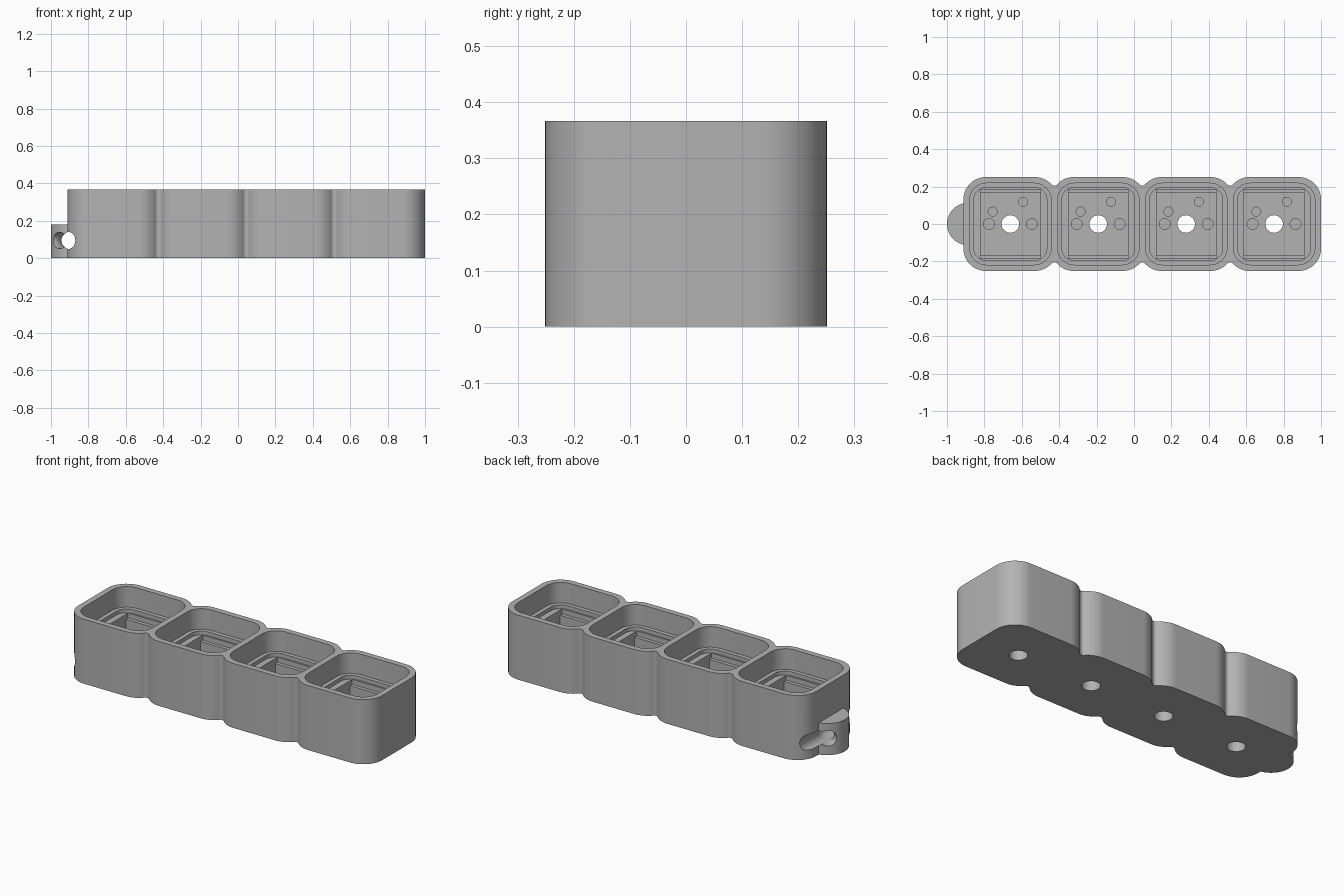
import bpy, bmesh, math
from mathutils import Matrix

if "Cube" in bpy.data.objects:
    bpy.data.objects.remove(bpy.data.objects["Cube"], do_unlink=True)

PITCH, HALF, HEIGHT = 0.47, 0.251, 0.367
CENTERS = [-0.661 + PITCH * i for i in range(4)]

grey = bpy.data.materials.new("plain grey")
grey.use_nodes = True
grey.diffuse_color = (0.45, 0.45, 0.45, 1)
grey.node_tree.nodes["Principled BSDF"].inputs["Base Color"].default_value = grey.diffuse_color


def arc(cx, cy, r, start, end, n=12):
    step = math.radians(end - start) / n
    a = math.radians(start)
    return [(cx + r * math.cos(a + step * i), cy + r * math.sin(a + step * i)) for i in range(n + 1)]


def rounded_rect(cx, hx, hy, r):
    return [p for sx, sy, a in ((1, 1, 0), (-1, 1, 90), (-1, -1, 180), (1, -1, 270))
            for p in arc(cx + sx * (hx - r), sy * (hy - r), r, a, a + 90)]


def circle(cx, cy, r, n=32):
    return arc(cx, cy, r, 0, 360, n)[:-1]


def rect(cx, hx, hy):
    return [(cx - hx, -hy), (cx + hx, -hy), (cx + hx, hy), (cx - hx, hy)]


def mesh_object(name, bm):
    bmesh.ops.recalc_face_normals(bm, faces=bm.faces)
    mesh = bpy.data.meshes.new(name)
    bm.to_mesh(mesh)
    bm.free()
    obj = bpy.data.objects.new(name, mesh)
    bpy.context.collection.objects.link(obj)
    mesh.materials.append(grey)
    return obj


def prism(name, outlines, z0, z1):
    bm = bmesh.new()
    for outline in outlines:
        face = bm.faces.new([bm.verts.new((x, y, z0)) for x, y in outline])
        top = bmesh.ops.extrude_face_region(bm, geom=[face])["geom"]
        verts = [v for v in top if isinstance(v, bmesh.types.BMVert)]
        bmesh.ops.translate(bm, verts=verts, vec=(0, 0, z1 - z0))
    return mesh_object(name, bm)


def boolean(target, tool, operation="DIFFERENCE"):
    tool.hide_render = True
    mod = target.modifiers.new(tool.name, "BOOLEAN")
    mod.object, mod.operation, mod.solver = tool, operation, "EXACT"
    bpy.context.view_layer.objects.active = target
    bpy.ops.object.modifier_apply(modifier=mod.name)
    bpy.data.objects.remove(tool, do_unlink=True)


# Outer body: four rounded cups blended by small concave necks
R, FILLET = 0.12, 0.021
inner = HALF - R
dx = PITCH / 2 - inner
dy = math.sqrt((R + FILLET) ** 2 - dx ** 2)
ang = math.degrees(math.atan2(dy, dx))
upper = arc(CENTERS[-1] + inner, inner, R, 0, 90)
for i in (3, 2, 1):
    upper += arc(CENTERS[i] - inner, inner, R, 90, 180 - ang)
    upper += arc(CENTERS[i] - PITCH / 2, inner + dy, FILLET, -ang, ang - 180)[1:-1]
    upper += arc(CENTERS[i - 1] + inner, inner, R, ang, 90)
upper += arc(CENTERS[0] - inner, inner, R, 90, 180)
body = prism("switch_tray", [upper + [(x, -y) for x, y in reversed(upper)]], 0, HEIGHT)

# Key ring lug on the end
boolean(body, prism("lug", [circle(-0.887, 0, 0.113, 64)], 0, 0.18), "UNION")

# Stepped pockets, from the wide opening down to the socket floor
boolean(body, prism("opening", [rounded_rect(c, 0.218, 0.218, 0.09) for c in CENTERS], 0.25, 0.5))
boolean(body, prism("lower_opening", [rounded_rect(c, 0.195, 0.195, 0.065) for c in CENTERS], 0.228, 0.49))
boolean(body, prism("clip_recess", [rect(c, 0.16, 0.185) for c in CENTERS], 0.2, 0.48))
boolean(body, prism("socket", [rect(c, 0.16, 0.165) for c in CENTERS], 0.115, 0.47))

# Blind pin holes and the through hole in each socket
pins = ((-0.115, 0, 0.029), (0.115, 0, 0.029), (-0.095, 0.066, 0.024), (0.068, 0.119, 0.024))
boolean(body, prism("pin_holes", [circle(c + x, y, r) for c in CENTERS for x, y, r in pins], 0.04, 0.3))
boolean(body, prism("through_holes", [circle(c, 0, 0.047) for c in CENTERS], -0.1, 0.31))

# Key ring channel: straight bore plus a curved groove around the lug tip
bore = prism("bore", [circle(0, 0, 1, 40)], -0.3, 0.3)
bore.data.transform(Matrix.Translation((-0.905, 0, 0.095)) @ Matrix.Rotation(math.pi / 2, 4, "X")
                    @ Matrix.Diagonal((0.035, 0.045, 1, 1)))
boolean(body, bore)
bpy.ops.mesh.primitive_torus_add(major_radius=0.1, minor_radius=0.044, major_segments=64,
                                 minor_segments=32, location=(-1.0, 0, 0.095))
groove = bpy.context.object
groove.name = "groove"
boolean(body, groove)

# Smooth round walls, crisp edges
bpy.ops.object.select_all(action="DESELECT")
body.select_set(True)
bpy.context.view_layer.objects.active = body
bpy.ops.object.shade_smooth_by_angle(angle=math.radians(30))
